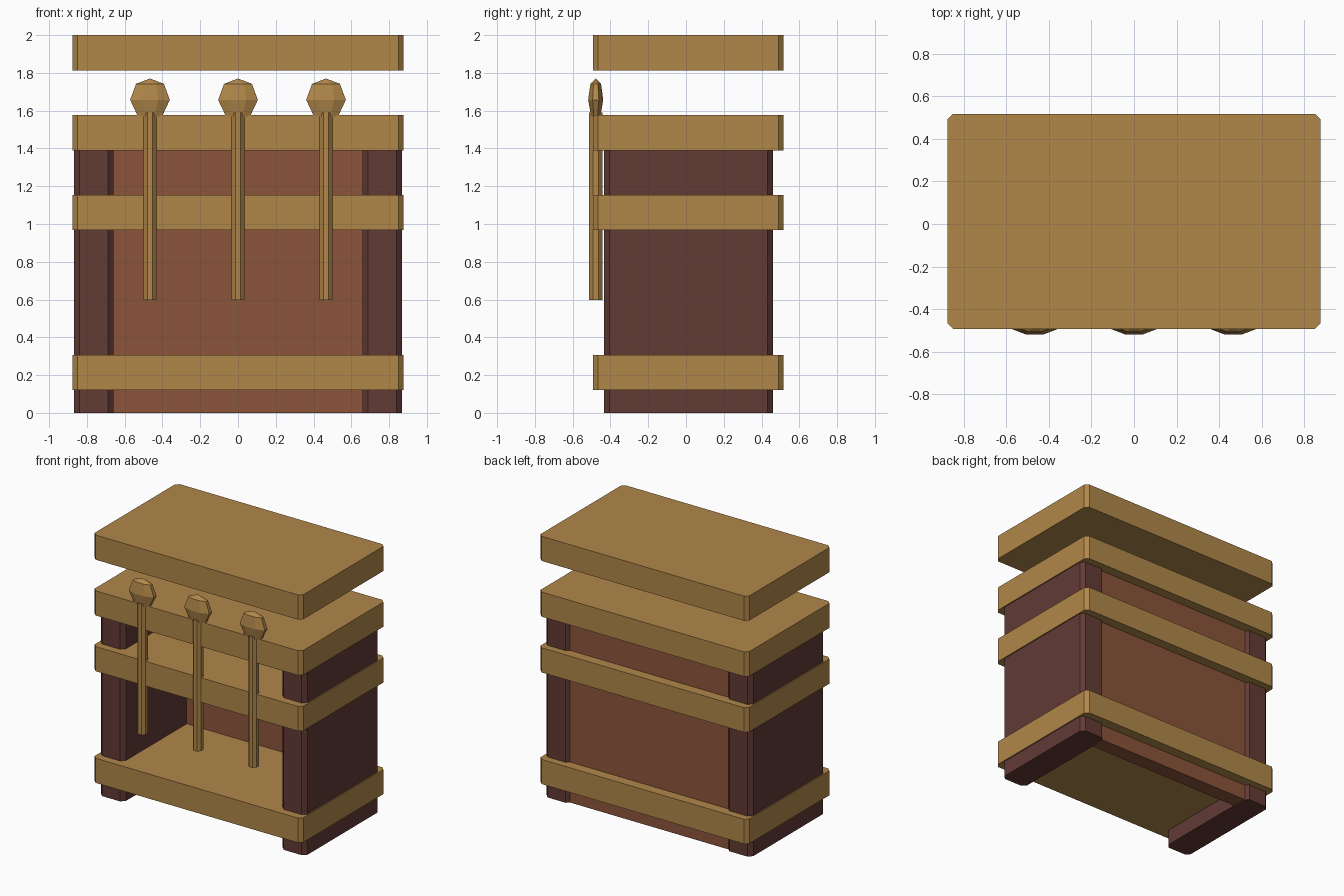
import bpy, bmesh, math

if "Cube" in bpy.data.objects:
    bpy.data.objects.remove(bpy.data.objects["Cube"])

def material(name, rgb):
    m = bpy.data.materials.new(name)
    m.diffuse_color = (*rgb, 1)
    m.use_nodes = True
    m.node_tree.nodes["Principled BSDF"].inputs["Base Color"].default_value = m.diffuse_color
    return m

wood = material("golden_wood", (0.44, 0.242, 0.068))
dark = material("dark_brown", (0.122, 0.043, 0.036))
russet = material("russet_brown", (0.26, 0.089, 0.042))

def finish(bm, name, mat):
    bmesh.ops.recalc_face_normals(bm, faces=bm.faces)
    me = bpy.data.meshes.new(name)
    bm.to_mesh(me)
    bm.free()
    me.materials.append(mat)
    ob = bpy.data.objects.new(name, me)
    bpy.context.collection.objects.link(ob)

def board(name, x, y, z, mat, chamfer=0.0):
    """Box from (min, max) ranges with optional chamfered upright edges."""
    bm = bmesh.new()
    bmesh.ops.create_cube(bm, size=1)
    for v in bm.verts:
        v.co = [r[0] if c < 0 else r[1] for c, r in zip(v.co, (x, y, z))]
    if chamfer:
        upright = [e for e in bm.edges if abs(e.verts[0].co.z - e.verts[1].co.z) > 0.01]
        bmesh.ops.bevel(bm, geom=upright, offset=chamfer, segments=1, affect='EDGES')
    finish(bm, name, mat)

def lathe(name, cx, cy, profile, squash, mat, n=8):
    """Faceted turned shape from (radius, z) pairs, flattened in y."""
    bm = bmesh.new()
    rings = []
    for r, z in profile:
        r /= math.cos(math.pi / n)
        rings.append([bm.verts.new((cx + r * math.cos((i + 0.5) * math.tau / n),
                                    cy + squash * r * math.sin((i + 0.5) * math.tau / n), z))
                      for i in range(n)])
    for a, b in zip(rings, rings[1:]):
        for i in range(n):
            j = (i + 1) % n
            bm.faces.new((a[i], a[j], b[j], b[i]))
    bm.faces.new(rings[0])
    bm.faces.new(rings[-1])
    bmesh.ops.remove_doubles(bm, verts=bm.verts, dist=0.0005)
    finish(bm, name, mat)

# Horizontal slabs, including the floating lid
for name, z in (("bottom_shelf", (0.12, 0.307)), ("middle_shelf", (0.967, 1.154)),
                ("top_shelf", (1.39, 1.577)), ("lid", (1.813, 2.0))):
    board(name, (-0.876, 0.876), (-0.493, 0.517), z, wood, 0.026)

# Side walls
for side, x in (("left", (-0.867, -0.658)), ("right", (0.658, 0.867))):
    board(side + "_wall", x, (-0.433, 0.461), (0, 1.42), dark, 0.029)

# Back wall
board("back_wall", (-0.675, 0.675), (0.325, 0.44), (0, 1.42), russet)

# Upright rods with faceted, flattened heads
for i, x in enumerate((-0.466, 0, 0.466)):
    lathe(f"rod_{i + 1}", x, -0.478, ((0.034, 0.597), (0.034, 1.59)), 1.05, wood)
    lathe(f"rod_head_{i + 1}", x, -0.478,
          ((0.064, 1.57), (0.105, 1.657), (0.074, 1.742), (0.0001, 1.77)), 0.38, wood)
